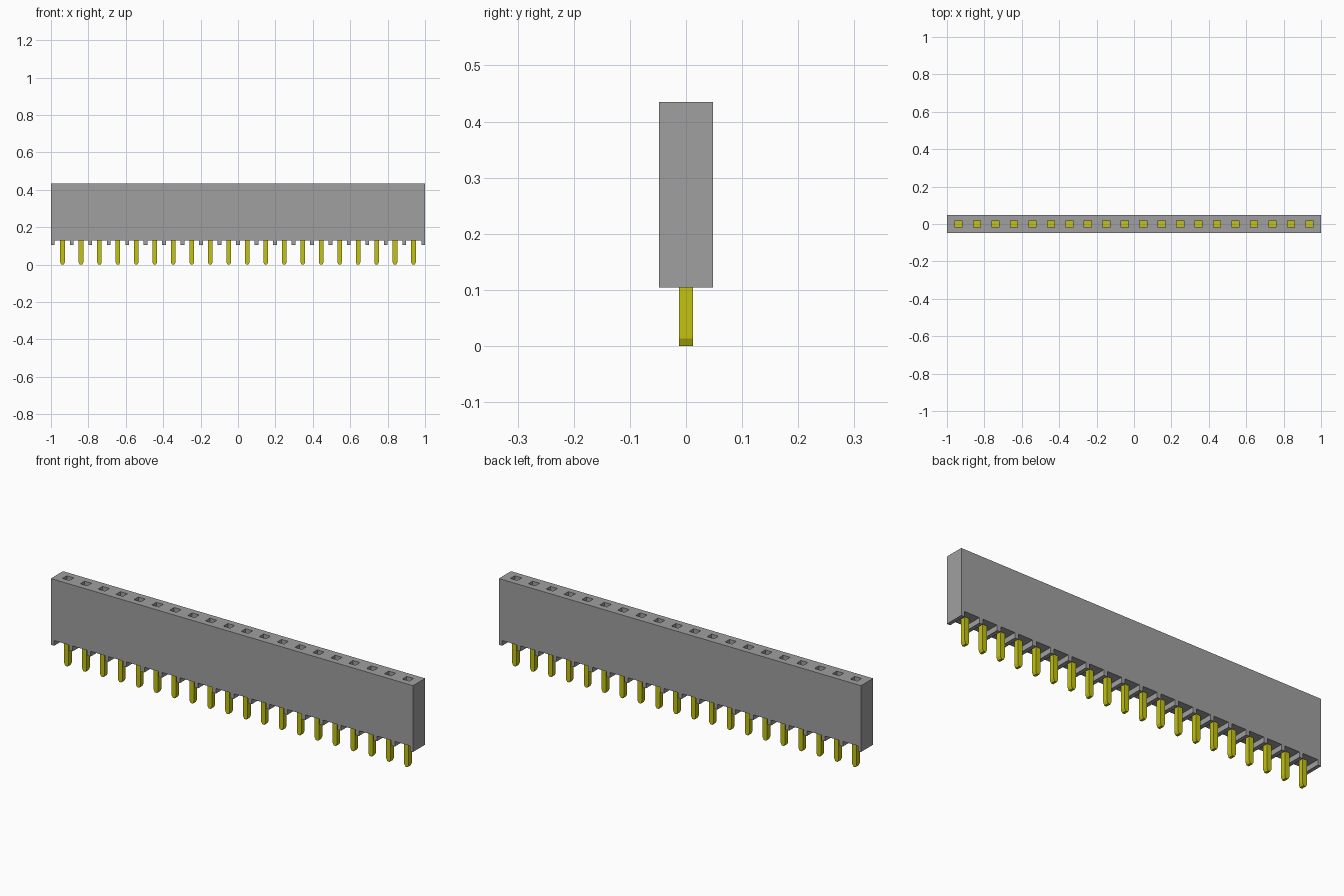
import bpy, bmesh

if "Cube" in bpy.data.objects:
    bpy.data.objects.remove(bpy.data.objects["Cube"])

COUNT, PITCH = 20, 0.0988
HALF_Y = 0.0478
Z_FOOT, Z_BASE, Z_TOP = 0.104, 0.130, 0.435
HOLE_X, HOLE_Y, HOLE_FLOOR = 0.038, 0.035, 0.26
PIN = 0.0125                      # half width of a pin
RIB = 0.010                       # half width of a standoff rib
centres = [(i - (COUNT - 1) / 2) * PITCH for i in range(COUNT)]


def material(name, rgb):
    m = bpy.data.materials.new(name)
    m.use_nodes = True
    m.diffuse_color = (*rgb, 1)
    m.node_tree.nodes["Principled BSDF"].inputs["Base Color"].default_value = (*rgb, 1)
    return m


def add_prism(bm, outline, half_y):
    """Extrude an x-z outline symmetrically along y."""
    face = bm.faces.new([bm.verts.new((x, -half_y, z)) for x, z in outline])
    new = bmesh.ops.extrude_face_region(bm, geom=[face])["geom"]
    verts = [g for g in new if isinstance(g, bmesh.types.BMVert)]
    bmesh.ops.translate(bm, verts=verts, vec=(0, 2 * half_y, 0))


def rect(cx, half_x, z0, z1):
    return [(cx - half_x, z0), (cx + half_x, z0), (cx + half_x, z1), (cx - half_x, z1)]


def make_object(name, outlines, half_y, mat):
    bm = bmesh.new()
    for outline in outlines:
        add_prism(bm, outline, half_y)
    bmesh.ops.recalc_face_normals(bm, faces=bm.faces)
    mesh = bpy.data.meshes.new(name)
    bm.to_mesh(mesh)
    bm.free()
    mesh.materials.append(mat)
    obj = bpy.data.objects.new(name, mesh)
    bpy.context.collection.objects.link(obj)
    return obj


grey = material("grey plastic", (0.35, 0.35, 0.35))
gold = material("yellow metal", (0.54, 0.54, 0.006))

# Housing: block whose underside is notched around every pin
outline = [(1, Z_TOP), (-1, Z_TOP), (-1, Z_FOOT)]
for i, cx in enumerate(centres):
    left = -1 + 0.018 if i == 0 else cx - PITCH / 2 + RIB
    right = 1 - 0.018 if i == COUNT - 1 else cx + PITCH / 2 - RIB
    outline += [(left, Z_FOOT), (left, Z_BASE), (right, Z_BASE), (right, Z_FOOT)]
outline.append((1, Z_FOOT))
housing = make_object("housing", [outline], HALF_Y, grey)

# Socket holes cut into the top
cutter = make_object("hole_cutter",
                     [rect(cx, HOLE_X / 2, HOLE_FLOOR, Z_TOP + 0.05) for cx in centres],
                     HOLE_Y / 2, grey)
cutter.hide_render = True
cut = housing.modifiers.new("holes", 'BOOLEAN')
cut.operation, cut.solver, cut.object = 'DIFFERENCE', 'EXACT', cutter
bpy.context.view_layer.objects.active = housing
bpy.ops.object.modifier_apply(modifier=cut.name)
bpy.data.objects.remove(cutter)

# Contact at the bottom of each hole
make_object("contacts",
            [rect(cx, HOLE_X / 2 - 0.0005, HOLE_FLOOR - 0.002, HOLE_FLOOR + 0.004) for cx in centres],
            HOLE_Y / 2 - 0.0005, gold)

# Pins with tips chamfered on the two x sides
make_object("pins",
            [[(cx - PIN / 2, 0), (cx + PIN / 2, 0), (cx + PIN, 0.013), (cx + PIN, Z_BASE + 0.01),
              (cx - PIN, Z_BASE + 0.01), (cx - PIN, 0.013)] for cx in centres],
            PIN, gold)
